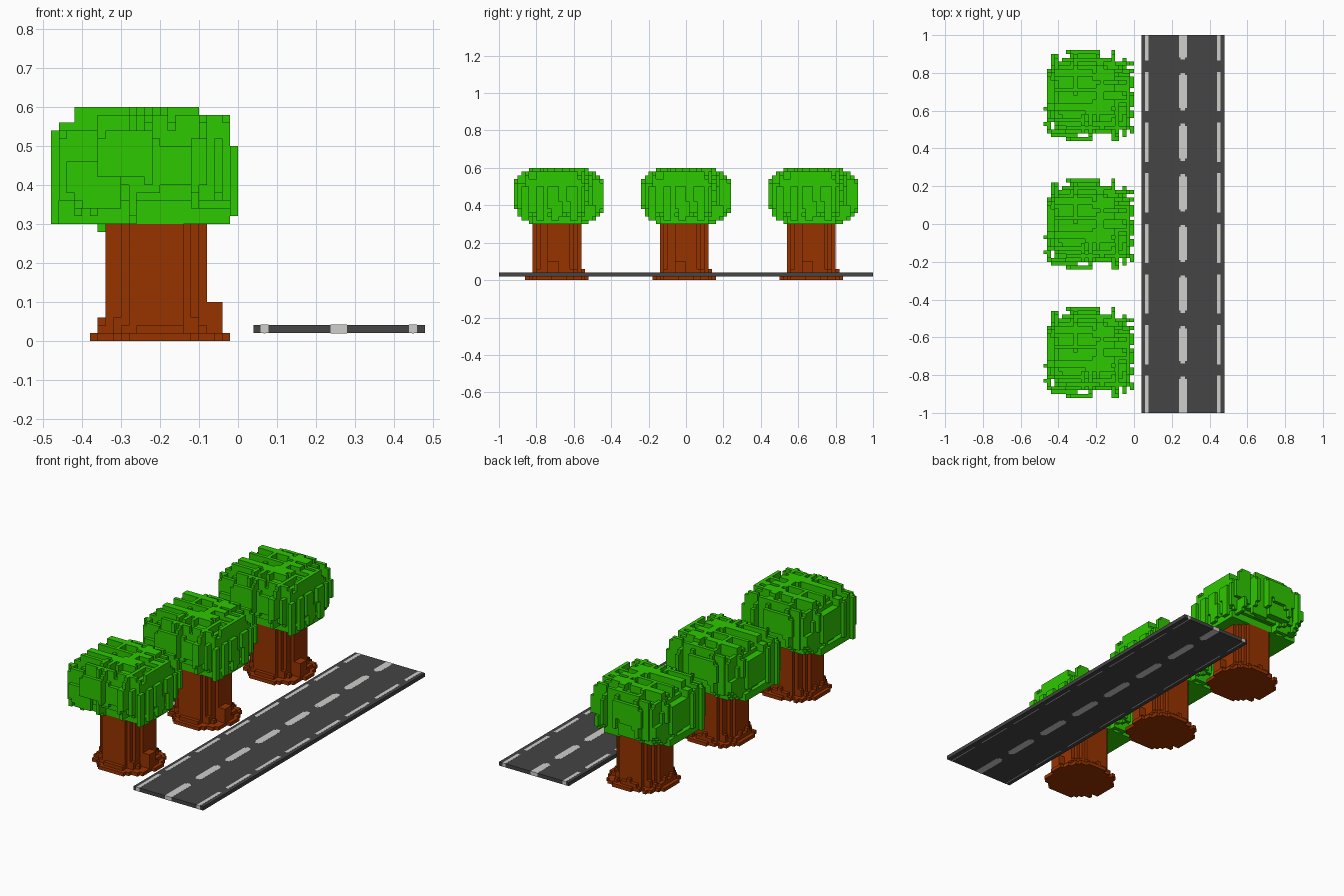
import bpy, bmesh, random
from itertools import product
from math import hypot

if "Cube" in bpy.data.objects:
    bpy.data.objects.remove(bpy.data.objects["Cube"])

random.seed(5)
V = 0.02  # block size


def material(name, colour):
    m = bpy.data.materials.new(name)
    m.use_nodes = True
    m.diffuse_color = (*colour, 1)
    m.node_tree.nodes["Principled BSDF"].inputs["Base Color"].default_value = (*colour, 1)
    return m


LEAF = material("leaf green", (0.027, 0.58, 0.0))
BARK = material("bark brown", (0.31, 0.033, 0.0))
ASPHALT = material("asphalt grey", (0.058, 0.058, 0.058))
PAINT = material("road paint", (0.62, 0.62, 0.61))


def place(name, me, loc=(0, 0, 0)):
    ob = bpy.data.objects.new(name, me)
    ob.location = loc
    bpy.context.collection.objects.link(ob)


def finish(bm, name, mat):
    me = bpy.data.meshes.new(name)
    bm.to_mesh(me)
    bm.free()
    me.materials.append(mat)
    return me


def block_mesh(cells, name, mat):
    """Skin a set of grid cells with their exposed faces."""
    bm = bmesh.new()
    verts = {}

    def vert(key):
        if key not in verts:
            verts[key] = bm.verts.new([c * V for c in key])
        return verts[key]

    for cell in cells:
        for axis, side in product(range(3), (0, 1)):
            near = list(cell)
            near[axis] += 2 * side - 1
            if tuple(near) in cells:
                continue
            a, b = (axis + 1) % 3, (axis + 2) % 3
            ring = []
            for da, db in ((0, 0), (1, 0), (1, 1), (0, 1)):
                p = list(cell)
                p[axis] += side
                p[a] += da
                p[b] += db
                ring.append(vert(tuple(p)))
            bm.faces.new(ring if side else ring[::-1])
    return finish(bm, name, mat)


def span(lo, hi):
    """Cells of the box between two corners, given in units."""
    return set(product(*(range(round(a / V), round(b / V)) for a, b in zip(lo, hi))))


# Leaf crown: rounded core with thin upright plates reaching a rounded hull
def inside(cell, radii):
    """Boxy along x, rounder across y and z."""
    centre = (-0.235, 0, 0.45)
    x, y, z = (abs(((c + 0.5) * V - m) / r) for c, m, r in zip(cell, centre, radii))
    return x ** 4.5 + (y ** 3 + z ** 3) ** 1.5 <= 1


box = span((-0.46, -0.24, 0.3), (0, 0.24, 0.6))
hull = {c for c in box if inside(c, (0.24, 0.242, 0.16))}
# Stepped upper corners
hull -= span((-0.46, -0.24, 0.56), (-0.42, 0.24, 0.6))
hull -= span((-0.1, -0.24, 0.58), (0, 0.24, 0.6))
hull -= span((-0.02, -0.24, 0.5), (0, 0.24, 0.6))
crown = {c for c in hull if inside(c, (0.2, 0.2, 0.115))}
pool = sorted(hull)
for n in range(105):
    mid = random.choice(pool)
    half = [random.randint(2, 5) for _ in range(3)]
    half[random.choice((0, 1, 1))] = 0
    crown |= hull & set(product(*(range(m - h, m + h + 1) for m, h in zip(mid, half))))
# Broad plates that set the outline
for y, z in ((-0.16, 0.3), (-0.08, 0.34)):
    crown |= span((-0.48, y, z), (-0.46, y + 0.02, 0.54))
crown |= span((-0.46, -0.2, 0.36), (-0.44, 0.1, 0.52))
for y in (-0.2, -0.12, -0.04, 0.06):
    crown |= span((-0.02, y, 0.32), (0, y + 0.04, 0.5))
for y in (-0.06, 0.02, 0.1):
    crown |= span((-0.42, y, 0.54), (-0.1, y + 0.02, 0.6))
crown |= span((-0.1, 0.02, 0.5), (-0.02, 0.04, 0.58))
crown |= span((-0.46, -0.14, 0.3), (-0.02, 0.12, 0.34))
crown |= span((-0.36, -0.04, 0.28), (-0.32, 0.02, 0.3))

# Trunk: ribbed column with a spread of roots
trunk = span((-0.08, -0.06, 0), (-0.04, 0, 0.1))
for i, j in product(range(-19, -1), range(-9, 8)):
    x, y = (i + 0.5) * V, (j + 0.5) * V
    r = hypot(x + 0.21, y + 0.01) + random.uniform(-0.004, 0.012)
    root = hypot(x + 0.2, (y + 0.01) * 1.05) + random.uniform(-0.01, 0.01)
    if r < 0.135:
        top = 16
    elif root < 0.148:
        top = random.choice((1, 2, 2, 3))
    elif root < 0.163:
        top = random.choice((1, 2))
    elif root < 0.181:
        top = 1
    else:
        continue
    trunk |= {(i, j, k) for k in range(top)}

crown_mesh = block_mesh(crown, "leaf_crown", LEAF)
trunk_mesh = block_mesh(trunk, "trunk", BARK)
for label, y in (("front", -0.68), ("middle", 0), ("back", 0.68)):
    place(label + "_leaf_crown", crown_mesh, (0, y, 0))
    place(label + "_trunk", trunk_mesh, (0, y, 0))


# Road slab and painted lines
def add_box(bm, lo, hi):
    for v in bmesh.ops.create_cube(bm, size=1)["verts"]:
        for a in range(3):
            v.co[a] = hi[a] if v.co[a] > 0 else lo[a]


bm = bmesh.new()
add_box(bm, (0.04, -0.9995, 0.02), (0.48, 0.9995, 0.041))
place("road", finish(bm, "road", ASPHALT))


def dashes(middle, step, gap):
    """Painted lengths between evenly spaced gaps along the road."""
    start = 1.0
    while start > -1:
        end = max(middle + gap / 2, -1)
        yield end, start
        start = middle - gap / 2
        middle -= step


bm = bmesh.new()
for lo, hi in dashes(0.835, 0.268, 0.07):
    a = lo if lo == -1 else lo + 0.012
    b = hi if hi == 1 else hi - 0.012
    add_box(bm, (0.238, a, 0.0195), (0.28, b, 0.0415))
    add_box(bm, (0.247, lo, 0.0196), (0.271, hi, 0.0414))
place("centre_line", finish(bm, "centre_line", PAINT))

bm = bmesh.new()
for lo, hi in dashes(0.835, 0.268, 0.06):
    for x in (0.058, 0.439):
        add_box(bm, (x, lo, 0.0205), (x + 0.02, hi, 0.0415))
        add_box(bm, (x + 0.007, lo, 0.0195), (x + 0.013, hi, 0.022))
place("edge_lines", finish(bm, "edge_lines", PAINT))
